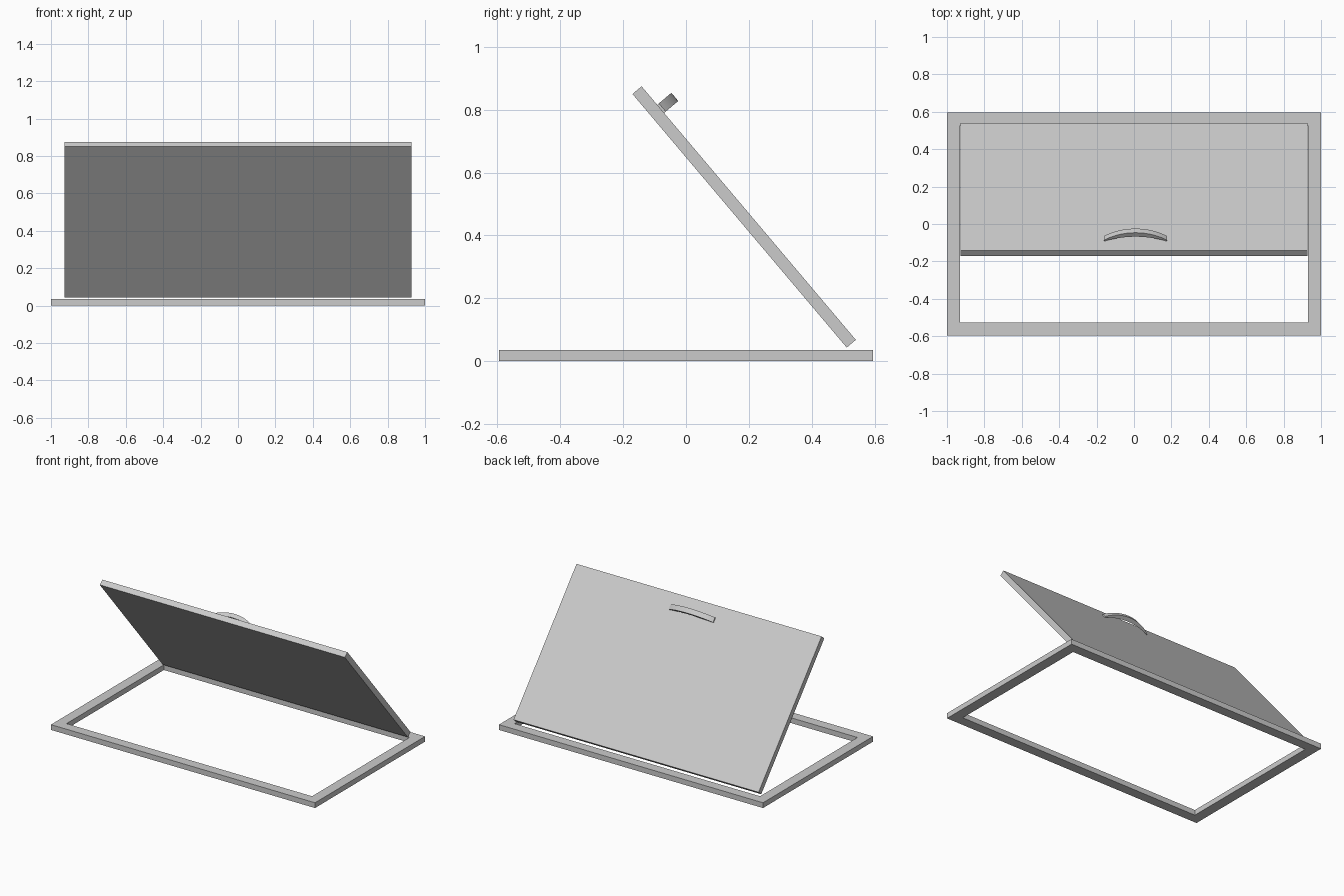
import bpy, bmesh, math
from mathutils import Matrix, Vector

if "Cube" in bpy.data.objects:
    bpy.data.objects.remove(bpy.data.objects["Cube"])


def prism(name, outline, z0, z1, matrix=Matrix()):
    """Extrude a closed 2D outline from z0 to z1, then place it."""
    bm = bmesh.new()
    face = bm.faces.new([bm.verts.new((x, y, z0)) for x, y in outline])
    top = bmesh.ops.extrude_face_region(bm, geom=[face])
    moved = [v for v in top["geom"] if isinstance(v, bmesh.types.BMVert)]
    bmesh.ops.translate(bm, verts=moved, vec=(0, 0, z1 - z0))
    bmesh.ops.recalc_face_normals(bm, faces=bm.faces)
    mesh = bpy.data.meshes.new(name)
    bm.to_mesh(mesh)
    bm.free()
    ob = bpy.data.objects.new(name, mesh)
    ob.matrix_world = matrix
    bpy.context.collection.objects.link(ob)
    return ob


def rect(hx, hy):
    return [(-hx, -hy), (hx, -hy), (hx, hy), (-hx, hy)]


# Base frame: mitred ring between two rectangles
bm = bmesh.new()
rings = [[bm.verts.new((x, y, z)) for x, y in rect(hx, hy)]
         for hx, hy, z in ((1, .595, 0), (1, .595, .036), (.93, .527, .036), (.93, .527, 0))]
for r in range(4):
    a, b = rings[r], rings[(r + 1) % 4]
    for i in range(4):
        j = (i + 1) % 4
        bm.faces.new((a[i], a[j], b[j], b[i]))
bmesh.ops.recalc_face_normals(bm, faces=bm.faces)
mesh = bpy.data.meshes.new("frame")
bm.to_mesh(mesh)
bm.free()
bpy.context.collection.objects.link(bpy.data.objects.new("frame", mesh))

# Open panel, tilted 50 degrees about x
LENGTH, THICK = 1.056, .038
tilt = Matrix.Translation((0, .185, .459)) @ Matrix.Rotation(math.radians(-49.8), 4, 'X')
prism("panel", rect(.928, LENGTH / 2), -THICK / 2, THICK / 2, tilt)

# Crescent handle: two arcs in the plane of x and the panel normal
HALF, N = .168, 20


def arc(rise, base):
    radius = (HALF ** 2 + rise ** 2) / (2 * rise)
    sweep = math.asin(HALF / radius)
    return [(radius * math.sin(t), base + rise - radius + radius * math.cos(t))
            for t in (sweep * (2 * i / N - 1) for i in range(N + 1))]


outline = arc(.052, .007) + arc(.032, -.001)[::-1]
stand = Matrix.Translation((.008, -LENGTH / 2 + .094, THICK / 2)) @ Matrix.Rotation(math.radians(90), 4, 'X')
handle = prism("handle", outline, -.017, .017, tilt @ stand)
bpy.context.view_layer.objects.active = handle
handle.select_set(True)
bpy.ops.object.shade_smooth_by_angle(angle=math.radians(30))
